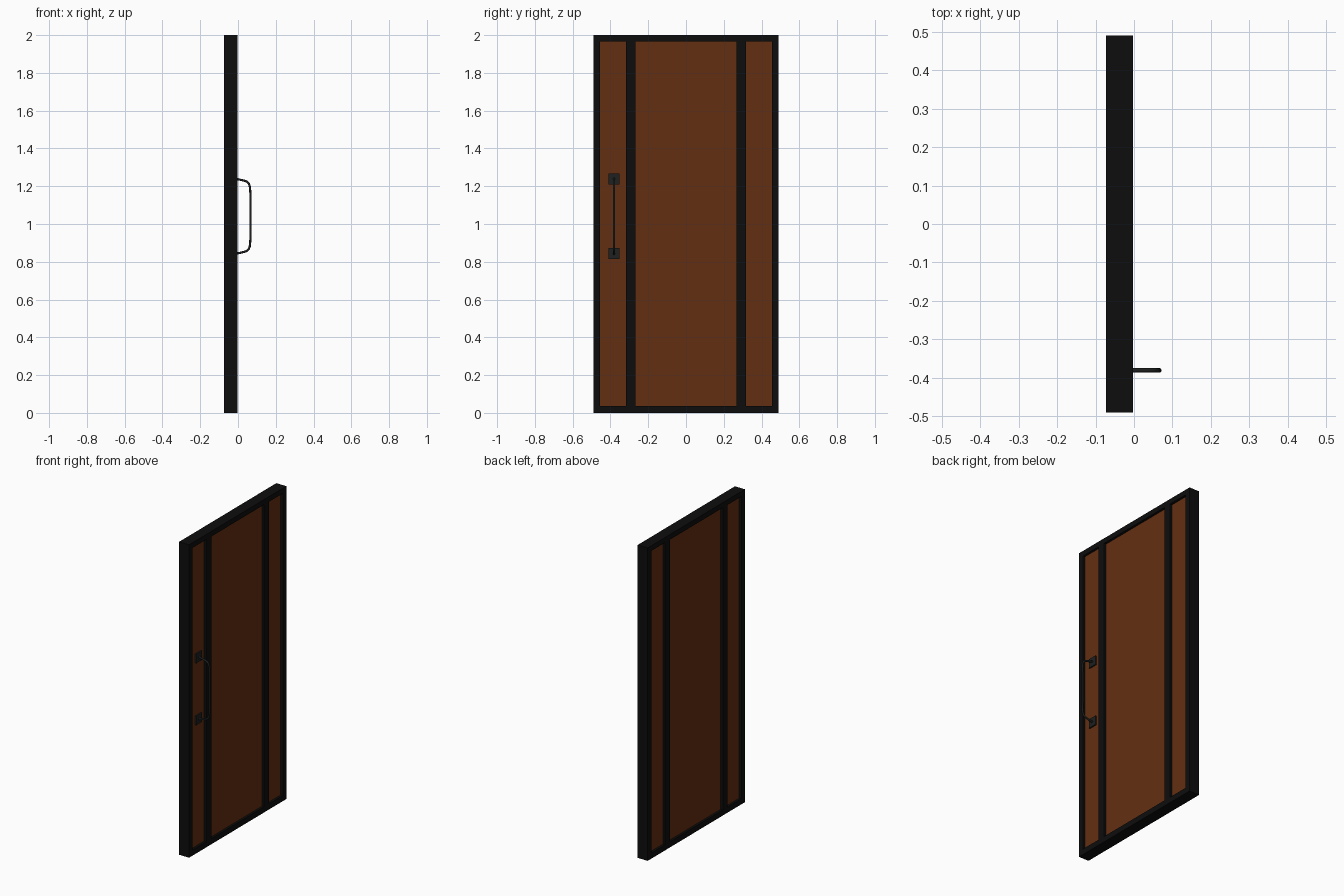
import bpy, bmesh, math

if "Cube" in bpy.data.objects:
    bpy.data.objects.remove(bpy.data.objects["Cube"])

X_BACK, X_FRONT = -0.073, -0.002      # door thickness
RECESS = 0.015                        # panel inset on both faces
Y = [-0.491, -0.455, -0.317, -0.267, 0.267, 0.317, 0.455, 0.491]
Z = [0.0, 0.036, 1.967, 2.0]
HANDLE_Y, HANDLE_Z = -0.381, 1.041


def material(name, color):
    m = bpy.data.materials.new(name)
    m.diffuse_color = (*color, 1)
    m.use_nodes = True
    m.node_tree.nodes["Principled BSDF"].inputs["Base Color"].default_value = m.diffuse_color
    return m


black = material("black_frame", (0.004, 0.004, 0.004))
wood = material("brown_wood", (0.125, 0.028, 0.006))
iron = material("dark_iron", (0.013, 0.014, 0.014))


def add_object(name, bm, mat):
    bmesh.ops.recalc_face_normals(bm, faces=bm.faces)
    mesh = bpy.data.meshes.new(name)
    bm.to_mesh(mesh)
    bm.free()
    mesh.materials.append(mat)
    ob = bpy.data.objects.new(name, mesh)
    bpy.context.collection.objects.link(ob)
    return ob


def box(name, lo, hi, mat):
    bm = bmesh.new()
    bmesh.ops.create_cube(bm, size=1)
    for v in bm.verts:
        v.co = [(a + b) / 2 + c * (b - a) for a, b, c in zip(lo, hi, v.co)]
    return add_object(name, bm, mat)


# Frame: a grid of cells with the three panel openings left out, extruded
bm = bmesh.new()
grid = [[bm.verts.new((X_BACK, y, z)) for z in Z] for y in Y]
for i in range(len(Y) - 1):
    for j in range(len(Z) - 1):
        if not (j == 1 and i in (1, 3, 5)):
            bm.faces.new((grid[i][j], grid[i + 1][j], grid[i + 1][j + 1], grid[i][j + 1]))
ext = bmesh.ops.extrude_face_region(bm, geom=bm.faces[:], use_keep_orig=True)
new_verts = [g for g in ext["geom"] if isinstance(g, bmesh.types.BMVert)]
bmesh.ops.translate(bm, verts=new_verts, vec=(X_FRONT - X_BACK, 0, 0))
add_object("door_frame", bm, black)

# Recessed wooden panels
for name, i in (("left_panel", 1), ("centre_panel", 3), ("right_panel", 5)):
    box(name, (X_BACK + RECESS, Y[i], Z[1]), (X_FRONT - RECESS, Y[i + 1], Z[2]), wood)

# Square handle plates on the narrow panel
for name, s in (("upper_handle_plate", 1), ("lower_handle_plate", -1)):
    z = HANDLE_Z + s * 0.198
    box(name, (X_FRONT - RECESS - 0.002, HANDLE_Y - 0.029, z - 0.029),
        (X_FRONT - 0.006, HANDLE_Y + 0.029, z + 0.029), iron)

# Bent pull bar: half profile mirrored about the handle's middle
half = [(-0.012, 0.199), (0.0, 0.196), (0.035, 0.188), (0.048, 0.183), (0.057, 0.174),
        (0.062, 0.160), (0.065, 0.135), (0.066, 0.10)]
path = half + [(x, -z) for x, z in reversed(half)]
curve = bpy.data.curves.new("pull_bar", 'CURVE')
curve.dimensions = '3D'
curve.bevel_depth = 0.006
curve.bevel_resolution = 3
curve.use_fill_caps = True
spline = curve.splines.new('POLY')
spline.points.add(len(path) - 1)
for p, (x, z) in zip(spline.points, path):
    p.co = (x, HANDLE_Y, HANDLE_Z + z, 1)
    p.radius = 1
spline.use_smooth = True
curve.materials.append(iron)
bar = bpy.data.objects.new("pull_bar", curve)
bpy.context.collection.objects.link(bar)
bpy.context.view_layer.objects.active = bar
bar.select_set(True)
bpy.ops.object.convert(target='MESH')
bpy.ops.object.shade_smooth_by_angle(angle=math.radians(40))
